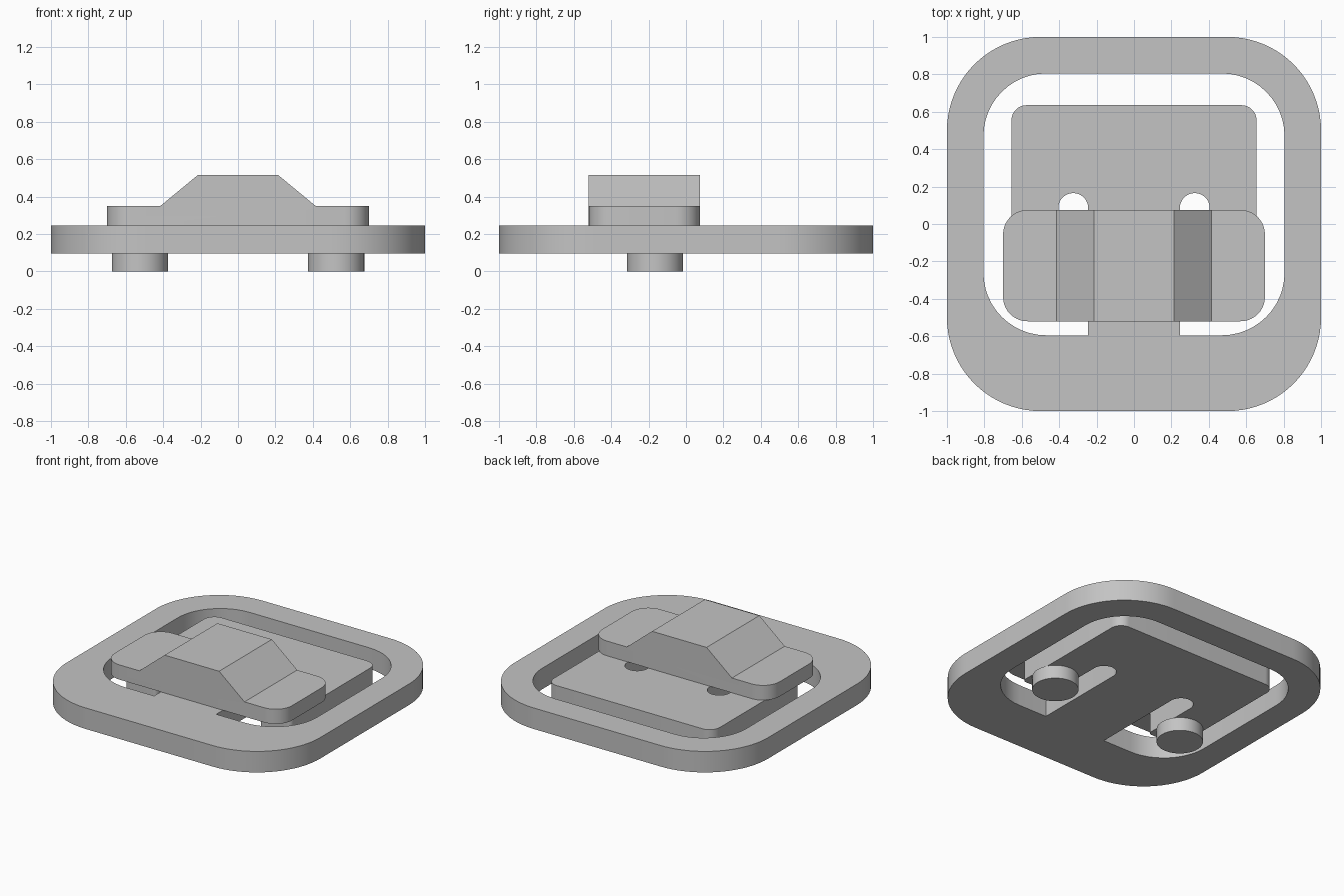
import bpy, bmesh, math
from mathutils import Vector

cube = bpy.data.objects.get("Cube")
if cube:
    bpy.data.objects.remove(cube, do_unlink=True)

grey = bpy.data.materials.new("plain grey")
grey.use_nodes = True
GREY = (0.55, 0.55, 0.55, 1)
grey.diffuse_color = GREY
grey.node_tree.nodes["Principled BSDF"].inputs["Base Color"].default_value = GREY


def finish(bm, name):
    bmesh.ops.recalc_face_normals(bm, faces=bm.faces)
    mesh = bpy.data.meshes.new(name)
    bm.to_mesh(mesh)
    bm.free()
    mesh.materials.append(grey)
    obj = bpy.data.objects.new(name, mesh)
    bpy.context.collection.objects.link(obj)
    bpy.ops.object.select_all(action='DESELECT')
    obj.select_set(True)
    bpy.context.view_layer.objects.active = obj
    bpy.ops.object.shade_smooth_by_angle(angle=math.radians(30))
    return obj


def rounded(points, steps=12):
    """Turn (x, y, radius) right-angled corners into a filleted outline."""
    out = []
    for i, (x, y, r) in enumerate(points):
        p = Vector((x, y))
        if r == 0:
            out.append(p)
            continue
        a = (Vector(points[i - 1][:2]) - p).normalized() * r
        b = (Vector(points[(i + 1) % len(points)][:2]) - p).normalized() * r
        for k in range(steps + 1):
            t = math.pi / 2 * k / steps
            out.append(p + a * (1 - math.sin(t)) + b * (1 - math.cos(t)))
    return out


def mirrored(half):
    return [(-x, y, r) for x, y, r in reversed(half)]


def slab(name, loops, z0, z1):
    bm = bmesh.new()
    for loop in loops:
        vs = [bm.verts.new((p.x, p.y, z0)) for p in loop]
        for i, v in enumerate(vs):
            bm.edges.new((vs[i - 1], v))
    bmesh.ops.remove_doubles(bm, verts=bm.verts, dist=0.0005)
    bmesh.ops.triangle_fill(bm, use_beauty=True, edges=bm.edges[:])
    ext = bmesh.ops.extrude_face_region(bm, geom=bm.faces[:])
    top = [g for g in ext["geom"] if isinstance(g, bmesh.types.BMVert)]
    bmesh.ops.translate(bm, verts=top, vec=(0, 0, z1 - z0))
    bmesh.ops.dissolve_limit(bm, angle_limit=0.001, verts=bm.verts, edges=bm.edges)
    return finish(bm, name)


# Frame with a slotted tongue, in one piece
BOTTOM, TOP = 0.095, 0.245
right_side = [(1, -1, 0.5), (1, 1, 0.5)]
hole = [(0.245, -0.595, 0), (0.805, -0.595, 0.335), (0.805, 0.805, 0.335)]
tongue = [(0.245, 0.165, 0.08), (0.405, 0.165, 0.08), (0.405, -0.34, 0.03),
          (0.655, -0.34, 0.03), (0.655, 0.635, 0.08)]
outer = rounded(right_side + mirrored(right_side), 20)
inner = rounded(hole + mirrored(hole) + mirrored(tongue)[::-1] + tongue[::-1])
slab("frame_and_tongue", [outer, inner], BOTTOM, TOP)

# Raised cover: a ridge profile with rounded end corners
bm = bmesh.new()
half = [(0.70, TOP), (0.70, 0.35), (0.415, 0.35), (0.215, 0.515)]
profile = half + [(-x, z) for x, z in reversed(half)]
face = bm.faces.new([bm.verts.new((x, -0.52, z)) for x, z in profile])
ext = bmesh.ops.extrude_face_region(bm, geom=[face])
back = [g for g in ext["geom"] if isinstance(g, bmesh.types.BMVert)]
bmesh.ops.translate(bm, verts=back, vec=(0, 0.595, 0))
corners = [e for e in bm.edges
           if all(abs(v.co.x) > 0.69 for v in e.verts)
           and abs(e.verts[0].co.z - e.verts[1].co.z) > 0.05]
bmesh.ops.recalc_face_normals(bm, faces=bm.faces)
bmesh.ops.bevel(bm, geom=corners, offset=0.13, segments=10, profile=0.5, affect='EDGES')
finish(bm, "cover")

# Round feet under the tongue prongs
for side, x in (("left", 0.525), ("right", -0.525)):
    bm = bmesh.new()
    bmesh.ops.create_cone(bm, cap_ends=True, segments=48, radius1=0.15, radius2=0.15, depth=BOTTOM)
    bmesh.ops.translate(bm, verts=bm.verts, vec=(x, -0.165, BOTTOM / 2))
    finish(bm, side + "_foot")
